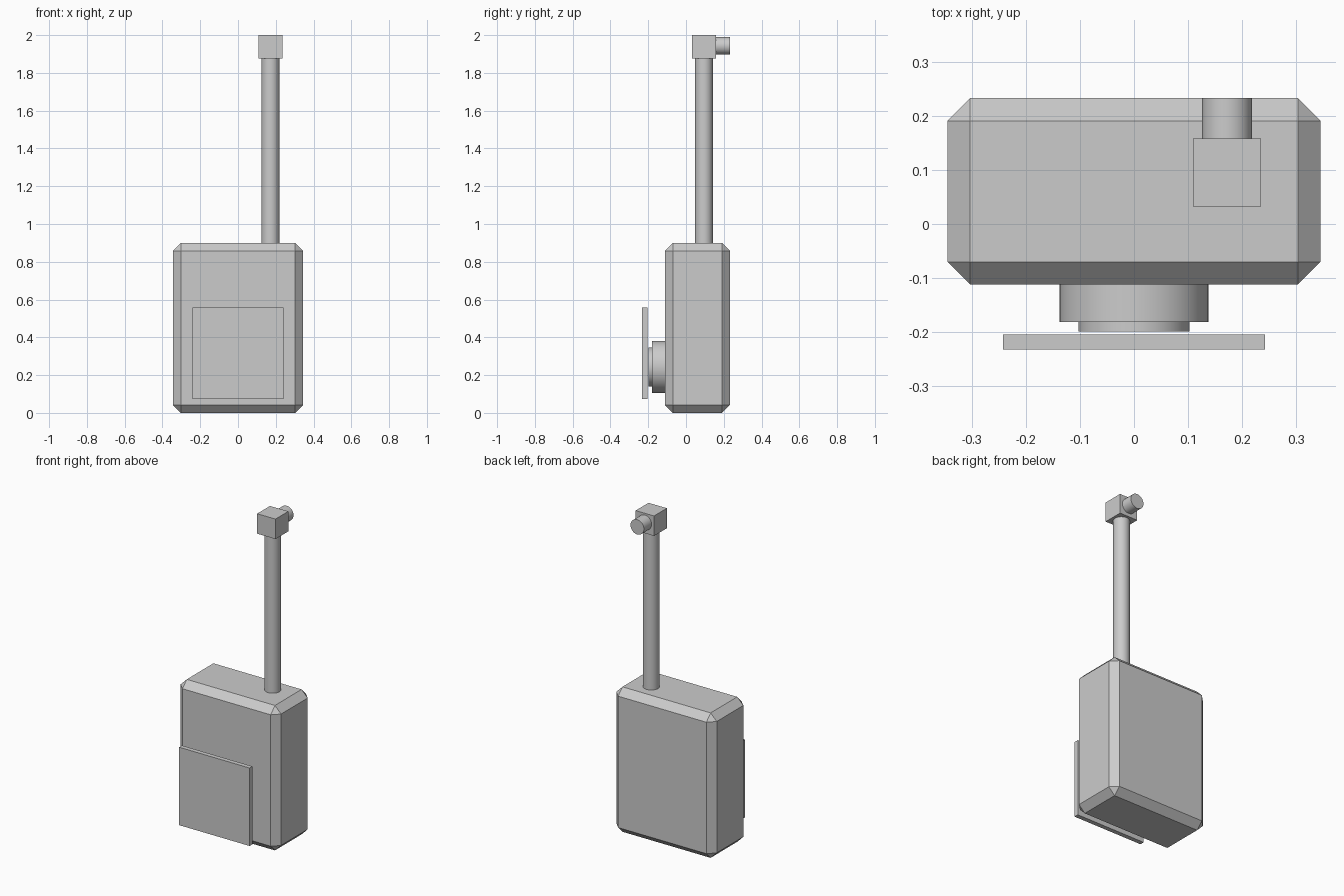
import bpy
import math
from mathutils import Vector

cube = bpy.data.objects.get("Cube")
if cube:
    bpy.data.objects.remove(cube, do_unlink=True)

grey = bpy.data.materials.new("light_grey")
grey.use_nodes = True
colour = (0.6, 0.6, 0.6, 1)
grey.diffuse_color = colour
grey.node_tree.nodes["Principled BSDF"].inputs["Base Color"].default_value = colour


def box(name, low, high, bevel=0):
    """Box between two corners, with an optional flat chamfer."""
    low, high = Vector(low), Vector(high)
    bpy.ops.mesh.primitive_cube_add(size=1, location=(low + high) / 2)
    ob = bpy.context.object
    ob.name = name
    ob.scale = high - low
    bpy.ops.object.transform_apply(location=False, rotation=False, scale=True)
    ob.data.materials.append(grey)
    if bevel:
        mod = ob.modifiers.new("chamfer", "BEVEL")
        mod.width = bevel
        mod.segments = 1
    return ob


def rod(name, start, end, radius):
    """Smooth cylinder between two points."""
    start, end = Vector(start), Vector(end)
    axis = end - start
    bpy.ops.mesh.primitive_cylinder_add(
        vertices=48, radius=radius, depth=axis.length, location=(start + end) / 2,
        rotation=axis.to_track_quat("Z", "Y").to_euler())
    ob = bpy.context.object
    ob.name = name
    ob.data.materials.append(grey)
    bpy.ops.object.shade_smooth_by_angle(angle=math.radians(35))
    return ob


# Main housing with chamfered edges
box("housing", (-0.345, -0.112, 0), (0.345, 0.233, 0.9), bevel=0.042)

# Stepped mount and the front plate standing just clear of it
rod("mount_base", (0, -0.10, 0.243), (0, -0.181, 0.243), 0.138)
rod("mount_step", (0, -0.17, 0.243), (0, -0.199, 0.243), 0.103)
box("front_plate", (-0.242, -0.232, 0.073), (0.242, -0.204, 0.557))

# Mast with its head block and rear nozzle
rod("mast", (0.172, 0.095, 0.88), (0.172, 0.095, 1.89), 0.047)
box("mast_head", (0.109, 0.032, 1.876), (0.235, 0.158, 2))
rod("rear_nozzle", (0.172, 0.15, 1.943), (0.172, 0.233, 1.943), 0.046)
